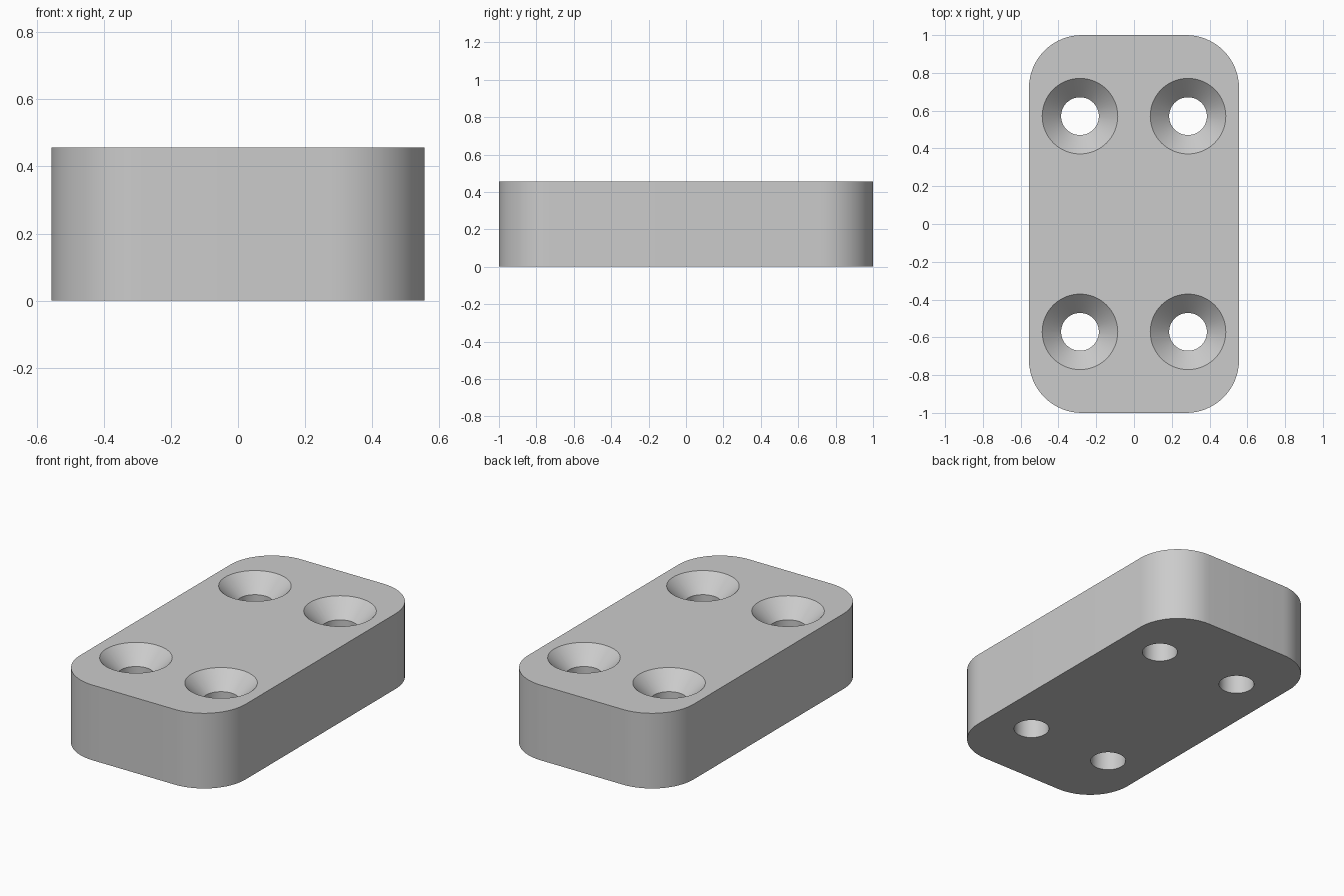
import bpy
import bmesh
from math import cos, sin, pi, radians

HALF_X, HALF_Y, HEIGHT = 0.556, 1.0, 0.457
CORNER = 0.28
HOLE_X, HOLE_Y = 0.286, 0.571
BORE, SINK = 0.1, 0.2
SEGMENTS = 64

cube = bpy.data.objects.get("Cube")
if cube:
    bpy.data.objects.remove(cube, do_unlink=True)

grey = bpy.data.materials.new("plain grey")
grey.use_nodes = True
colour = (0.6, 0.6, 0.6, 1)
grey.diffuse_color = colour
grey.node_tree.nodes["Principled BSDF"].inputs["Base Color"].default_value = colour


def loft(name, rings):
    """Closed solid through a stack of rings of equal point count."""
    bm = bmesh.new()
    loops = [[bm.verts.new(p) for p in ring] for ring in rings]
    for low, high in zip(loops, loops[1:]):
        for i in range(len(low)):
            j = (i + 1) % len(low)
            bm.faces.new((low[i], low[j], high[j], high[i]))
    bm.faces.new(loops[0][::-1])
    bm.faces.new(loops[-1])
    bmesh.ops.recalc_face_normals(bm, faces=bm.faces)
    mesh = bpy.data.meshes.new(name)
    bm.to_mesh(mesh)
    bm.free()
    mesh.materials.append(grey)
    obj = bpy.data.objects.new(name, mesh)
    bpy.context.collection.objects.link(obj)
    return obj


def rounded_outline(z):
    points = []
    steps = SEGMENTS // 4
    for quarter, (sx, sy) in enumerate(((1, 1), (-1, 1), (-1, -1), (1, -1))):
        for k in range(steps + 1):
            a = (quarter + k / steps) * pi / 2
            points.append((sx * (HALF_X - CORNER) + CORNER * cos(a),
                           sy * (HALF_Y - CORNER) + CORNER * sin(a), z))
    return points


def circle(x, y, radius, z):
    angles = [2 * pi * i / SEGMENTS for i in range(SEGMENTS)]
    return [(x + radius * cos(a), y + radius * sin(a), z) for a in angles]


# Rounded block
block = loft("mounting_block", [rounded_outline(0), rounded_outline(HEIGHT)])

# Four through holes with 45 degree countersinks
over = 0.05
cutters = []
for x in (-HOLE_X, HOLE_X):
    for y in (-HOLE_Y, HOLE_Y):
        cutter = loft("screw_hole_cutter", [
            circle(x, y, BORE, -over),
            circle(x, y, BORE, HEIGHT - (SINK - BORE)),
            circle(x, y, SINK + over, HEIGHT + over)])
        cutter.hide_render = True
        cutters.append(cutter)
        cut = block.modifiers.new("screw hole", 'BOOLEAN')
        cut.operation = 'DIFFERENCE'
        cut.solver = 'EXACT'
        cut.object = cutter

# Bake the cuts, drop the cutters and smooth the round walls
bpy.ops.object.select_all(action='DESELECT')
block.select_set(True)
bpy.context.view_layer.objects.active = block
for name in [m.name for m in block.modifiers]:
    bpy.ops.object.modifier_apply(modifier=name)
for cutter in cutters:
    bpy.data.objects.remove(cutter, do_unlink=True)
bpy.ops.object.shade_smooth_by_angle(angle=radians(30))
